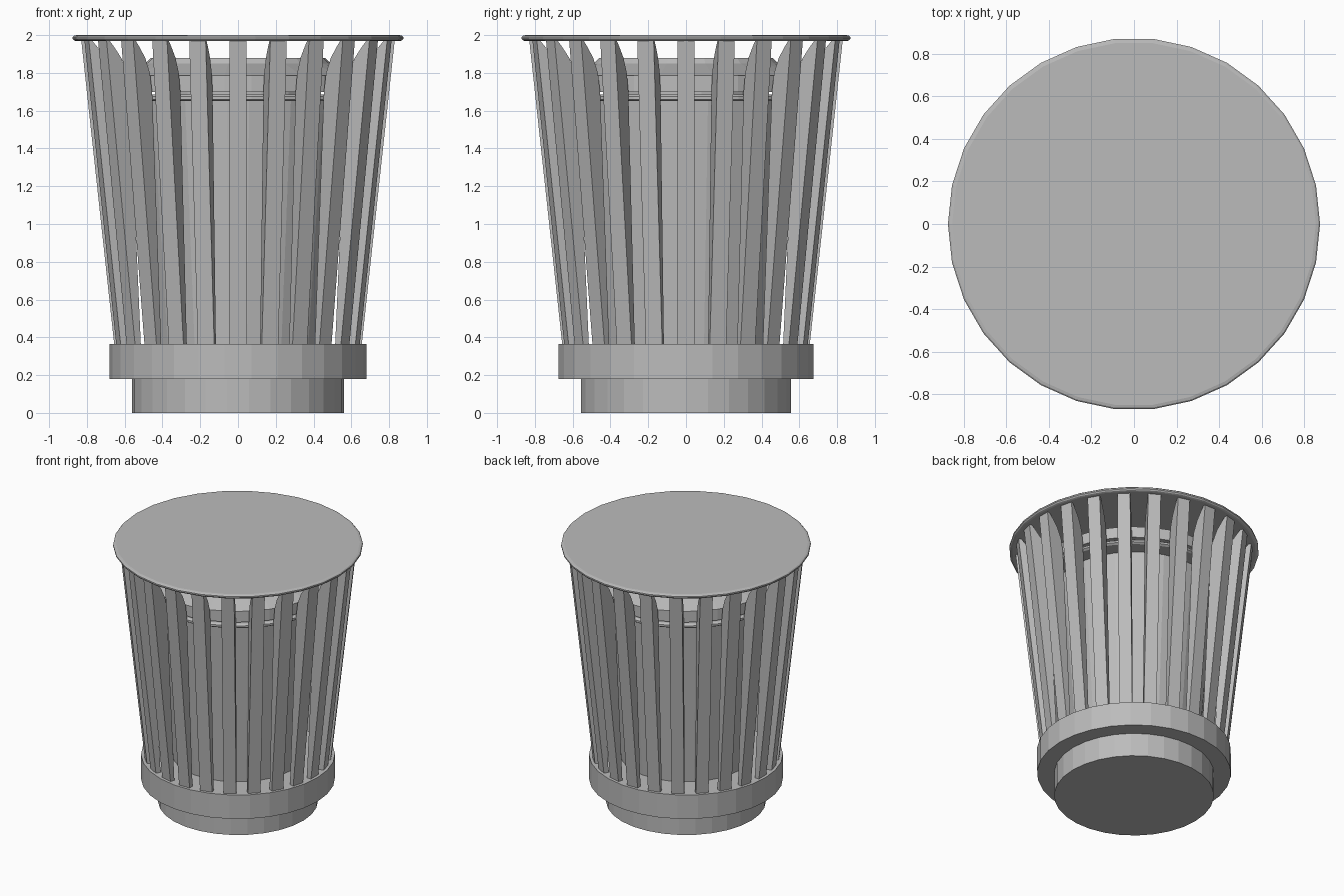
import bpy
import bmesh
import math

cube = bpy.data.objects.get("Cube")
if cube:
    bpy.data.objects.remove(cube, do_unlink=True)

SIDES = 30
SLATS = 24

grey = bpy.data.materials.new("plain_grey")
grey.use_nodes = True
colour = (0.5, 0.5, 0.5, 1)
grey.diffuse_color = colour
grey.node_tree.nodes["Principled BSDF"].inputs["Base Color"].default_value = colour


def finish(name, bm):
    bmesh.ops.recalc_face_normals(bm, faces=bm.faces)
    mesh = bpy.data.meshes.new(name)
    bm.to_mesh(mesh)
    bm.free()
    mesh.materials.append(grey)
    obj = bpy.data.objects.new(name, mesh)
    bpy.context.collection.objects.link(obj)
    return obj


def lathe(name, profile):
    """Closed solid turned from (radius, height) points, bottom to top."""
    bm = bmesh.new()
    rings = []
    for r, z in profile:
        rings.append([bm.verts.new((r * math.cos(a), r * math.sin(a), z))
                      for a in (math.tau * i / SIDES for i in range(SIDES))])
    for low, high in zip(rings, rings[1:]):
        for i in range(SIDES):
            j = (i + 1) % SIDES
            bm.faces.new((low[i], low[j], high[j], high[i]))
    bm.faces.new(rings[0])
    bm.faces.new(rings[-1])
    return finish(name, bm)


# Stepped base
lathe("foot", [(0.56, 0), (0.56, 0.185)])
lathe("base_ring", [(0.68, 0.18), (0.68, 0.365)])

# Inner container, its collar and its lid
lathe("inner_container", [(0.46, 0.36), (0.56, 1.655)])
lathe("collar", [(0.67, 1.65), (0.685, 1.66), (0.685, 1.675), (0.67, 1.685)])
lathe("inner_neck", [(0.4, 1.68), (0.4, 1.71)])
lathe("inner_lid", [(0.68, 1.7), (0.68, 1.785), (0.49, 1.85), (0.46, 1.88)])

# Top plate with a rounded rim
lathe("top_plate", [(0.855, 1.968), (0.868, 1.972), (0.875, 1.98),
                    (0.875, 1.99), (0.868, 1.997), (0.855, 2.0)])

# Flaring slats, deeper at the top with a curved inner corner
slat_profile = [(0.655, 0.36), (0.83, 1.975), (0.815, 1.975), (0.785, 1.94),
                (0.74, 1.88), (0.705, 1.8), (0.688, 1.7), (0.62, 0.36)]
HALF_WIDTH = 0.045
bm = bmesh.new()
for k in range(SLATS):
    a = math.tau * k / SLATS
    c, s = math.cos(a), math.sin(a)
    sides = []
    for t in (-HALF_WIDTH, HALF_WIDTH):
        sides.append([bm.verts.new((r * c - t * s, r * s + t * c, z))
                      for r, z in slat_profile])
    left, right = sides
    bm.faces.new(left)
    bm.faces.new(right)
    n = len(slat_profile)
    for i in range(n):
        j = (i + 1) % n
        bm.faces.new((left[i], left[j], right[j], right[i]))
finish("slats", bm)
